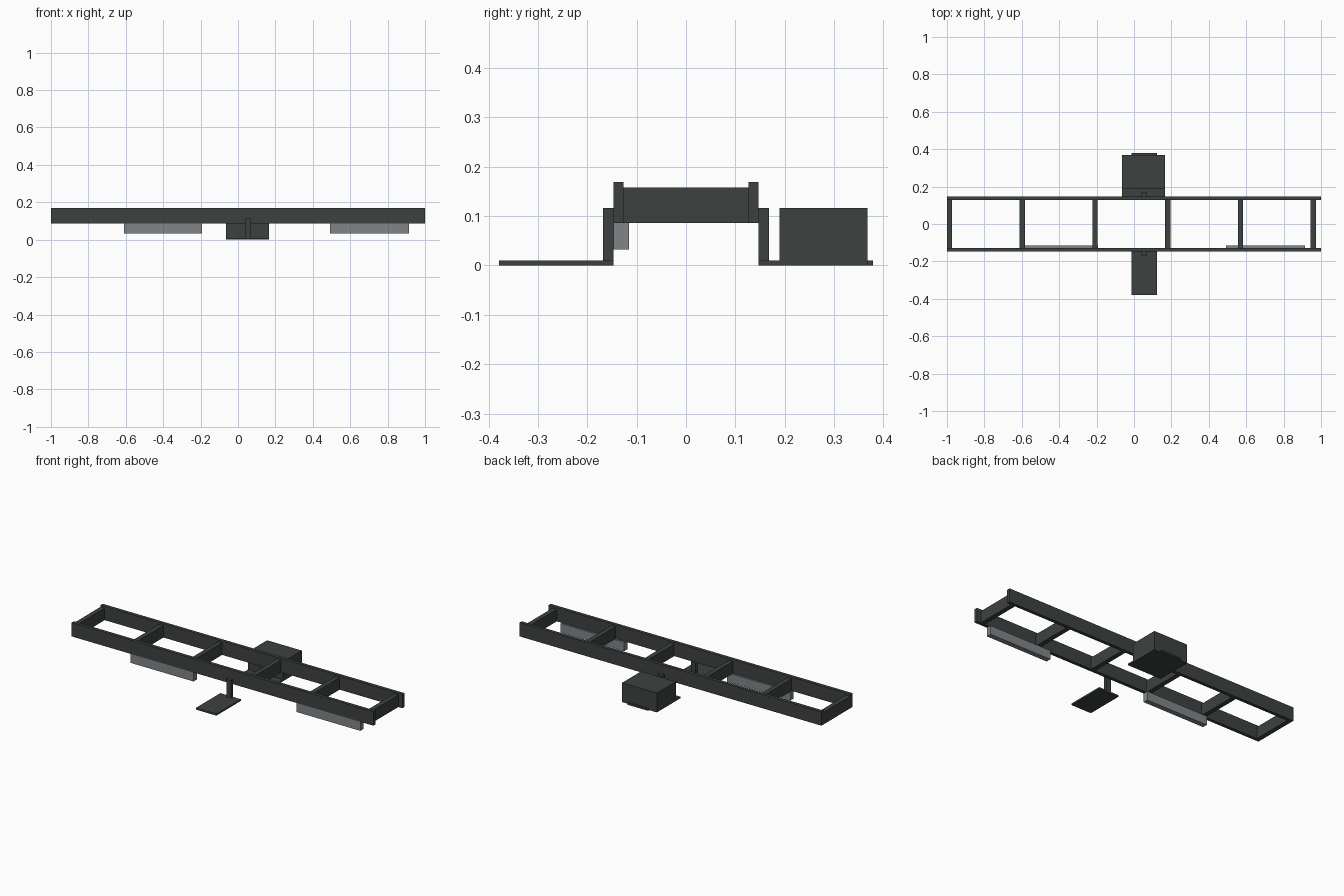
import bpy

cube = bpy.data.objects.get("Cube")
if cube:
    bpy.data.objects.remove(cube, do_unlink=True)


def material(name, color):
    mat = bpy.data.materials.new(name)
    mat.use_nodes = True
    mat.diffuse_color = color
    mat.node_tree.nodes["Principled BSDF"].inputs["Base Color"].default_value = color
    return mat


steel = material("dark grey steel", (0.046, 0.055, 0.053, 1))
panel_grey = material("light grey panel", (0.215, 0.235, 0.25, 1))


def box(name, x, y, z, mat=steel):
    """Axis-aligned box from (min, max) pairs."""
    bpy.ops.mesh.primitive_cube_add(size=1, location=[sum(r) / 2 for r in (x, y, z)])
    obj = bpy.context.object
    obj.name = name
    obj.scale = [r[1] - r[0] for r in (x, y, z)]
    bpy.ops.object.transform_apply(location=False, rotation=False, scale=True)
    obj.data.materials.append(mat)
    return obj


# Long side rails and the step hangers bolted to their outer faces
for side, sign in (("front", -1), ("back", 1)):
    def span(a, b):
        return sorted((sign * a, sign * b))
    box(side + "_rail", (-1, 1), span(0.127, 0.147), (0.086, 0.169))
    box(side + "_hanger", (0.04, 0.07), span(0.147, 0.168), (0, 0.116))

# Evenly spaced crossmembers
for i in range(6):
    left = -1 + i * 0.389
    box(f"crossmember_{i + 1}", (left, left + 0.028), (-0.127, 0.127), (0.086, 0.158))

# Front step plate
box("front_step", (-0.014, 0.122), (-0.379, -0.147), (0, 0.01))

# Rear tray with its box and a short tongue behind
box("back_tray", (-0.065, 0.165), (0.147, 0.368), (0, 0.01))
box("back_box", (-0.065, 0.165), (0.189, 0.368), (0.01, 0.116))
box("back_tongue", (-0.014, 0.122), (0.368, 0.379), (0, 0.01))

# Light panels hanging under the front rail
for name, x in (("right_panel", (-0.61, -0.192)), ("left_panel", (0.492, 0.913))):
    box(name, x, (-0.147, -0.116), (0.032, 0.086), panel_grey)
